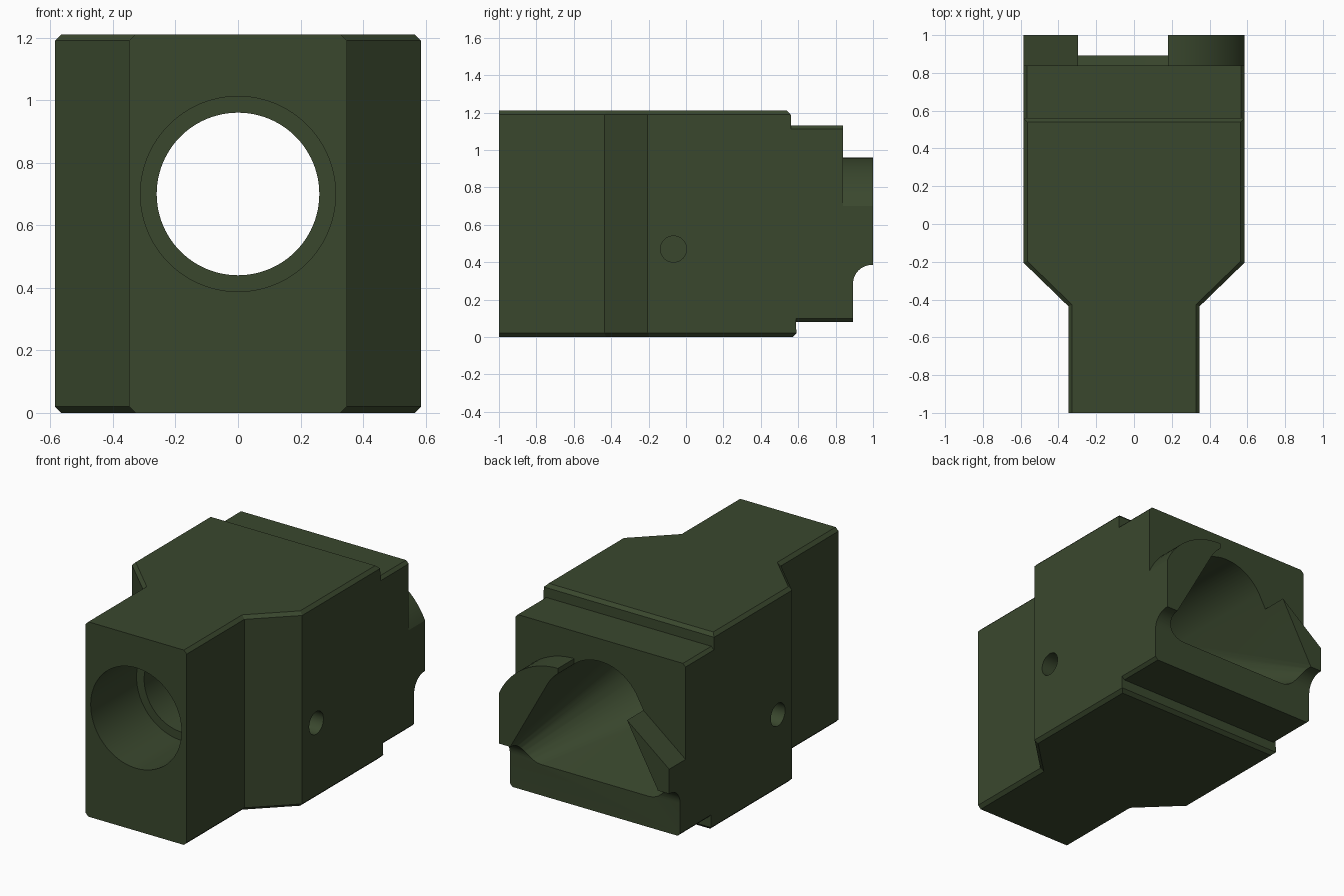
import bpy, bmesh, math

if "Cube" in bpy.data.objects:
    bpy.data.objects.remove(bpy.data.objects["Cube"])

green = bpy.data.materials.new("dark_olive_green")
green.diffuse_color = (0.042, 0.064, 0.027, 1)
green.use_nodes = True
green.node_tree.nodes["Principled BSDF"].inputs["Base Color"].default_value = green.diffuse_color


def make_object(name, bm):
    bmesh.ops.recalc_face_normals(bm, faces=bm.faces)
    mesh = bpy.data.meshes.new(name)
    bm.to_mesh(mesh)
    bm.free()
    mesh.materials.append(green)
    obj = bpy.data.objects.new(name, mesh)
    bpy.context.collection.objects.link(obj)
    return obj


def loft(rings):
    """Join equal-length rings of points and cap both ends."""
    bm = bmesh.new()
    vs = [[bm.verts.new(p) for p in ring] for ring in rings]
    n = len(vs[0])
    for a, b in zip(vs, vs[1:]):
        for i in range(n):
            j = (i + 1) % n
            bm.faces.new((a[i], a[j], b[j], b[i]))
    bm.faces.new(vs[0])
    bm.faces.new(vs[-1])
    return bm


def arc(cx, cy, r, a0, a1, n):
    return [(cx + r * math.cos(math.radians(a0 + (a1 - a0) * i / n)),
             cy + r * math.sin(math.radians(a0 + (a1 - a0) * i / n))) for i in range(n + 1)]


def tube(name, r, y0, y1, n=96):
    ring = arc(0, 0.7, r, 0, 360, n)[:-1]
    return make_object(name, loft([[(x, y, z) for x, z in ring] for y in (y0, y1)]))


def boolean(obj, tool, operation):
    mod = obj.modifiers.new("cut", 'BOOLEAN')
    mod.operation, mod.object, mod.solver = operation, tool, 'EXACT'
    bpy.context.view_layer.objects.active = obj
    bpy.ops.object.modifier_apply(modifier=mod.name)
    bpy.data.objects.remove(tool)


# Main housing: stepped outline with chamfered top and bottom rims
def outline(z, inset, rear):
    w, n, i = 0.585 - inset, 0.348 - inset, inset * 0.4
    half = [(n, -1), (n, -0.435 + i), (w, -0.205 + i), (w, rear - inset)]
    return [(x, y, z) for x, y in half] + [(-x, y, z) for x, y in reversed(half)]


housing = make_object("housing", loft([outline(0, 0.02, 0.59), outline(0.02, 0, 0.59),
                                       outline(1.19, 0, 0.56), outline(1.21, 0.02, 0.56)]))

# Rear block: side profile with a rounded undercut below the lugs
side = ([(0.4, 0.08), (0.893, 0.08)] + arc(0.993, 0.285, 0.1, 180, 90, 10)
        + [(1.0, 0.385), (1.0, 1.13), (0.4, 1.13)])
bm = loft([[(x, y, z) for y, z in side] for x in (-0.585, 0.585)])
rims = [e for e in bm.edges if abs(e.verts[0].co.x - e.verts[1].co.x) < 1e-4
        and (all(v.co.z > 1.12 for v in e.verts) or all(v.co.z < 0.09 for v in e.verts))]
bmesh.ops.bevel(bm, geom=rims, offset=0.018, segments=1, affect='EDGES')
rear = make_object("rear_block", bm)

# Trim the rear face down to two lugs: one with a sloped top, one with a round top
lug_top = ([(-0.8, 0.37), (-0.29, 0.77), (0.0, 0.8), (0.18, 0.85)]
           + arc(0.18, 0.515, 0.445, 90, 20, 18) + [(0.8, 0.6), (0.8, 1.4), (-0.8, 1.4)])
boolean(rear, make_object("lug_cutter",
        loft([[(x, y, z) for x, z in lug_top] for y in (0.84, 1.2)])), 'DIFFERENCE')
boolean(housing, rear, 'UNION')

# Bore with wider counterbore at the front
boolean(housing, tube("bore_cutter", 0.26, -1.2, 0.6), 'DIFFERENCE')
boolean(housing, tube("counterbore_cutter", 0.312, -1.2, -0.55), 'DIFFERENCE')

# Flared funnel opening at the rear
bm = bmesh.new()
for x, z in arc(0, 0.7, 0.29, 0, 360, 72)[:-1]:
    bm.verts.new((x, 0.1, z))
mouth = arc(0, 0.7, 0.29, 25, 155, 28)
for s in (-1, 1):
    mouth += [(s * x, z) for x, z in arc(0.43, 0.34, 0.09, -90, 30, 8)]
for x, z in mouth:
    bm.verts.new((x, 1.02, z))
hull = bmesh.ops.convex_hull(bm, input=bm.verts)
bmesh.ops.delete(bm, geom=[v for v in hull["geom_interior"] if isinstance(v, bmesh.types.BMVert)],
                 context='VERTS')
boolean(housing, make_object("funnel_cutter", bm), 'DIFFERENCE')

# Round pin holes in both sides
for s in (-1, 1):
    ring = arc(-0.067, 0.47, 0.07, 0, 360, 40)[:-1]
    boolean(housing, make_object("pin_hole_cutter",
            loft([[(s * x, y, z) for y, z in ring] for x in (0.4, 0.7)])), 'DIFFERENCE')

bpy.ops.object.select_all(action='DESELECT')
housing.select_set(True)
bpy.context.view_layer.objects.active = housing
bpy.ops.object.shade_smooth_by_angle(angle=math.radians(25))
